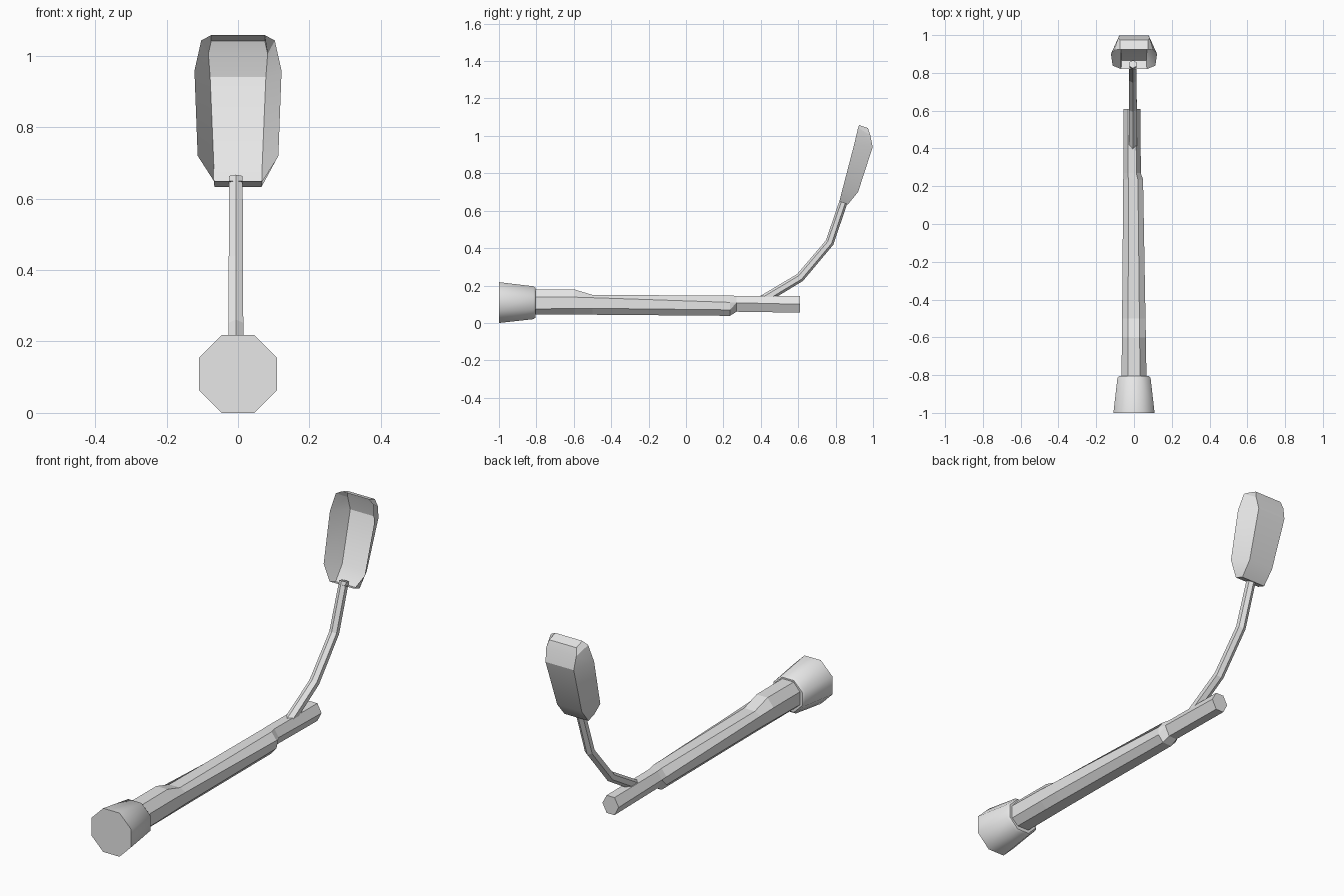
import bpy, bmesh, math
from mathutils import Vector

cube = bpy.data.objects.get("Cube")
if cube:
    bpy.data.objects.remove(cube)

grey = bpy.data.materials.new("plain_grey")
grey.use_nodes = True
colour = (0.8, 0.8, 0.8, 1)
grey.diffuse_color = colour
grey.node_tree.nodes["Principled BSDF"].inputs["Base Color"].default_value = colour


def loft(name, rings, closed=True, caps=(True, True), smooth=None):
    """Skin a list of equal-length rings of points."""
    bm = bmesh.new()
    rows = [[bm.verts.new(p) for p in ring] for ring in rings]
    n = len(rows[0])
    for a, b in zip(rows, rows[1:]):
        for i in range(n if closed else n - 1):
            j = (i + 1) % n
            bm.faces.new((a[i], a[j], b[j], b[i]))
    for row, cap in zip((rows[0], rows[-1]), caps):
        if cap:
            bm.faces.new(row)
    bmesh.ops.remove_doubles(bm, verts=bm.verts, dist=0.0005)
    bmesh.ops.recalc_face_normals(bm, faces=bm.faces)
    mesh = bpy.data.meshes.new(name)
    bm.to_mesh(mesh)
    bm.free()
    mesh.materials.append(grey)
    obj = bpy.data.objects.new(name, mesh)
    bpy.context.collection.objects.link(obj)
    if smooth:
        bpy.ops.object.select_all(action='DESELECT')
        obj.select_set(True)
        bpy.context.view_layer.objects.active = obj
        bpy.ops.object.shade_smooth_by_angle(angle=math.radians(smooth))
    return obj


# Flared octagonal foot with a small chamfer
def octagon(y, z, r):
    turns = [math.pi * (k + 0.5) / 4 for k in range(8)]
    return [(r * math.cos(t), y, z + r * math.sin(t)) for t in turns]


loft("foot", [octagon(-1, 0.109, 0.118), octagon(-0.815, 0.108, 0.095),
              octagon(-0.805, 0.108, 0.086)], smooth=50)


# Pole: eight-sided housing that steps down to a six-sided tube
def pole_ring(y, x0, x1, z0, z1, low, high):
    mid, flat = (x0 + x1) / 2, (x1 - x0) * 0.24
    return [(mid - flat, y, z0), (mid + flat, y, z0), (x1, y, low), (x1, y, high),
            (mid + flat, y, z1), (mid - flat, y, z1), (x0, y, high), (x0, y, low)]


pole_sections = [
    (-0.82, -0.066, 0.066, 0.045, 0.18, 0.075, 0.14),
    (-0.60, -0.064, 0.063, 0.044, 0.18, 0.077, 0.138),
    (-0.50, -0.063, 0.061, 0.044, 0.15, 0.078, 0.135),
    (0.235, -0.057, 0.048, 0.038, 0.146, 0.07, 0.11),
    (0.27, -0.056, 0.036, 0.06, 0.145, 0.108, 0.108),
    (0.61, -0.055, 0.035, 0.055, 0.143, 0.10, 0.10),
]
loft("pole", [pole_ring(*s) for s in pole_sections])

# Bent six-sided arm, mitred at each bend
path = [Vector((-0.006, y, z)) for y, z in
        ((0.38, 0.105), (0.61, 0.243), (0.768, 0.43), (0.846, 0.66))]
arm_rings = []
for i, p in enumerate(path):
    before = (p - path[max(i - 1, 0)]).normalized()
    after = (path[min(i + 1, len(path) - 1)] - p).normalized()
    along = (before + after).normalized()
    up = Vector((1, 0, 0)).cross(along)
    r = 0.025 - 0.001 * i
    arm_rings.append([p + Vector((r * math.sin(k * math.pi / 3), 0, 0))
                      + up * r * math.cos(k * math.pi / 3) for k in range(6)])
loft("arm", arm_rings)

# Open lamp shade: rim (y, z, half width) and back (y, z, half width) per row
shade_rows = [
    ((0.82, 0.65, 0.068), (0.865, 0.633, 0.066)),
    ((0.838, 0.72, 0.113), (0.92, 0.70, 0.068)),
    ((0.90, 0.958, 0.122), (0.998, 0.94, 0.078)),
    ((0.92, 1.043, 0.103), (0.985, 1.005, 0.083)),
    ((0.925, 1.058, 0.075), (0.973, 1.042, 0.075)),
]
loft("lamp_shade", [[(-rw, ry, rz), (-bw, by, bz), (bw, by, bz), (rw, ry, rz)]
                    for (ry, rz, rw), (by, bz, bw) in shade_rows],
     closed=False, smooth=28)
